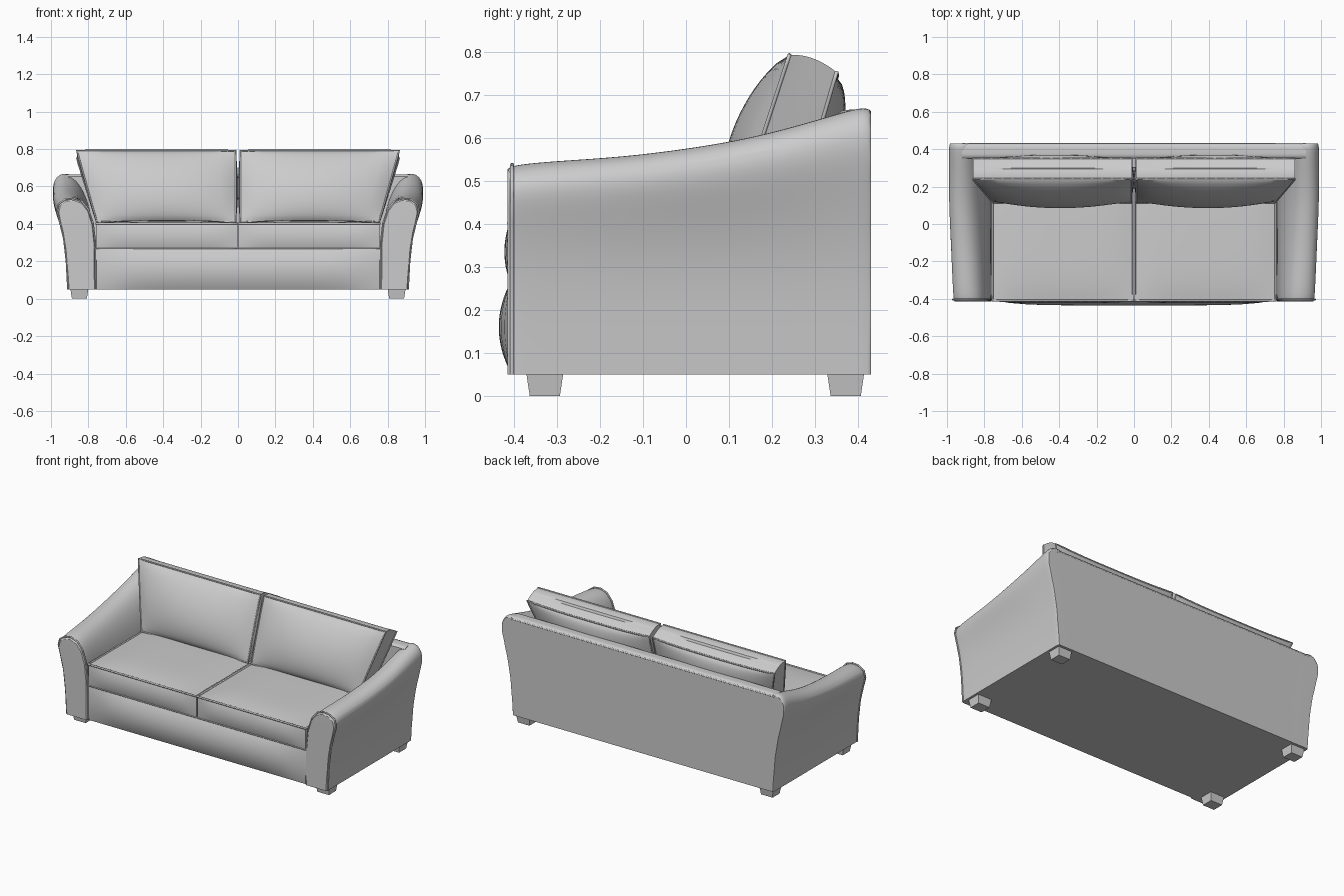
import bpy, bmesh, math
from mathutils import Vector

cube = bpy.data.objects.get("Cube")
if cube:
    bpy.data.objects.remove(cube, do_unlink=True)

fabric = bpy.data.materials.new("grey fabric")
fabric.use_nodes = True
GREY = (0.6, 0.6, 0.6, 1)
fabric.diffuse_color = GREY
fabric.node_tree.nodes["Principled BSDF"].inputs["Base Color"].default_value = GREY


def finish(name, bm, angle=40):
    bmesh.ops.recalc_face_normals(bm, faces=bm.faces)
    mesh = bpy.data.meshes.new(name)
    bm.to_mesh(mesh)
    bm.free()
    mesh.materials.append(fabric)
    ob = bpy.data.objects.new(name, mesh)
    bpy.context.collection.objects.link(ob)
    bpy.ops.object.select_all(action='DESELECT')
    ob.select_set(True)
    bpy.context.view_layer.objects.active = ob
    bpy.ops.object.shade_smooth_by_angle(angle=math.radians(angle))
    return ob


def puffed_box(name, shape, n=16):
    """Subdivided box whose points in -1..1 are moved by shape(u, v, w)."""
    bm = bmesh.new()
    for axis in range(3):
        for side in (-1, 1):
            grid = []
            for i in range(n + 1):
                row = []
                for j in range(n + 1):
                    p = [2 * i / n - 1, 2 * j / n - 1]
                    p.insert(axis, side)
                    row.append(bm.verts.new(shape(*p)))
                grid.append(row)
            for i in range(n):
                for j in range(n):
                    bm.faces.new((grid[i][j], grid[i + 1][j],
                                  grid[i + 1][j + 1], grid[i][j + 1]))
    bmesh.ops.remove_doubles(bm, verts=bm.verts, dist=0.0001)
    return finish(name, bm)


def piping(name, points, radius=0.005, closed=True):
    curve = bpy.data.curves.new(name, 'CURVE')
    curve.dimensions = '3D'
    curve.bevel_depth = radius
    curve.bevel_resolution = 1
    line = curve.splines.new('POLY')
    line.points.add(len(points) - 1)
    for p, co in zip(line.points, points):
        p.co = (*co, 1)
    line.use_cyclic_u = closed
    curve.materials.append(fabric)
    ob = bpy.data.objects.new(name, curve)
    bpy.context.collection.objects.link(ob)


def seam_loop(shape, place, n=16):
    """Follow a square loop around a puffed box; place puts (a, b) on a face."""
    t = [2 * i / n - 1 for i in range(n)]
    loop = [(a, -1) for a in t] + [(1, a) for a in t]
    loop += [(-a, 1) for a in t] + [(-1, -a) for a in t]
    return [shape(*place(a, b)) for a, b in loop]


def dome(a, b, p=2):
    return (1 - abs(a) ** p) * (1 - abs(b) ** p)


def mix(a, b, t):
    return a + (b - a) * (t + 1) / 2


# Arms: flared section swept from front to back under a rising top line
SECTION = [(.76, .05), (.762, .3), (.775, .41), (.80, .485), (.835, .53),
           (.88, .546), (.925, .54), (.96, .515), (.97, .475), (.953, .41),
           (.932, .32), (.918, .2), (.91, .05)]
TOPS = [(-.415, .53), (-.40, .54), (-.3, .549), (-.15, .558), (0, .577),
        (.12, .597), (.22, .621), (.31, .647), (.38, .668), (.415, .675), (.43, .668)]


def arm_ring(y, top, inset=0.0):
    flare = .035 * min(1, max(0, (y + .4) / .5))
    ring = []
    for x, z in SECTION:
        lift = max(0, z - .3) / .246
        x += flare * lift ** 1.5
        x += (.84 - x) * inset
        ring.append(Vector((x, y, min(z, .3) + lift * (top - .3))))
    return ring


def arm(name, side):
    bm = bmesh.new()
    rings = []
    for y, top in TOPS:
        inset = .06 if y < -.41 else (.03 if y > .42 else 0)
        rings.append([bm.verts.new((p.x * side, p.y, p.z))
                      for p in arm_ring(y, top, inset)])
    count = len(SECTION)
    for a, b in zip(rings, rings[1:]):
        for i in range(count):
            j = (i + 1) % count
            bm.faces.new((a[i], a[j], b[j], b[i]))
    caps = [bm.faces.new(rings[0]), bm.faces.new(rings[-1])]
    crease = bm.edges.layers.float.new("crease_edge")
    for cap in caps:
        for e in cap.edges:
            e[crease] = .8
    for e in bm.edges:
        if all(v.co.z < .051 for v in e.verts):
            e[crease] = 1
    for ring in rings:
        for v in (ring[0], ring[-1]):
            for e in v.link_edges:
                if e.other_vert(v).co.z < .051:
                    e[crease] = 1
    ob = finish(name, bm)
    mod = ob.modifiers.new("smooth", 'SUBSURF')
    mod.levels = mod.render_levels = 2
    # Piping around the front panel
    piping(name + "_piping", [(p.x * side, p.y, p.z)
                              for p in arm_ring(-.404, .537, .012)], .005, False)


for label, side in (("left", 1), ("right", -1)):
    arm(label + "_arm", side)


# Base with a bulging front apron
def base_shape(u, v, w):
    y = mix(-.405, .42, v)
    if v < 0:
        y += .03 * v * (1 - w * w) * (1 - u ** 6)
    return Vector((u * .765, y, mix(.05, .27, w)))


puffed_box("base", base_shape)


# Back panel with a rounded top rail
def back_shape(u, v, w):
    y = mix(.35, .43, v)
    z = mix(.05, .665, w) - (.012 * abs(v) ** 4 if w > .9 else 0)
    return Vector((u * (.89 + .03 * max(0, w) ** 2), y, z))


puffed_box("back_panel", back_shape)
piping("back_rail_piping", [(-.92, .426, .652), (.92, .426, .652)], .006, False)

for label, side in (("left", 1), ("right", -1)):
    # Seat cushion
    def seat_shape(u, v, w):
        x = mix(.004, .757, u)
        y = mix(-.41, .3, v) - (.012 * (1 - w * w) * (1 - u ** 6) if v < 0 else 0)
        z = mix(.268, .402, w) + (.018 * dome(u, v, 4) if w > 0 else 0)
        return Vector((x * side, y, z))

    puffed_box(label + "_seat_cushion", seat_shape)
    piping(label + "_seat_piping", seam_loop(seat_shape, lambda a, b: (a, b, 1)), .006)
    piping(label + "_seat_lower_piping",
           seam_loop(seat_shape, lambda a, b: (a, b, -1)), .004)

    # Leaning back cushion, wider at the top and puffed front and back
    def cushion_shape(u, v, w):
        x = mix(.012, mix(.755, .862, w), u)
        x += .012 * u * (1 - w * w) * (1 - v * v) * (u < 0)
        y = mix(mix(.115, .24, w), mix(.25, .35, w), v)
        z = mix(.41, mix(.792, .752, v), w)
        puff = dome(u, w)
        y += v * (.075 if v < 0 else .055) * puff ** .7
        z += .012 * max(0, w) * (1 - v * v) - .012 * max(0, w) * (1 - abs(u) ** 3) * (v > 0)
        return Vector((x * side, y, z))

    puffed_box(label + "_back_cushion", cushion_shape, 20)
    for part, v in (("front", -1), ("rear", 1)):
        piping(f"{label}_cushion_{part}_piping",
               seam_loop(cushion_shape, lambda a, b: (a, v, b)), .005)

    # Tapered feet
    for part, y in (("front", -.328), ("rear", .371)):
        bm = bmesh.new()
        bmesh.ops.create_cube(bm, size=1)
        for vert in bm.verts:
            half = .086 if vert.co.z > 0 else .07
            vert.co = (side * .848 + vert.co.x * (half + .01),
                       y + vert.co.y * half, .0265 + vert.co.z * .053)
        finish(f"{label}_{part}_foot", bm, 20)
